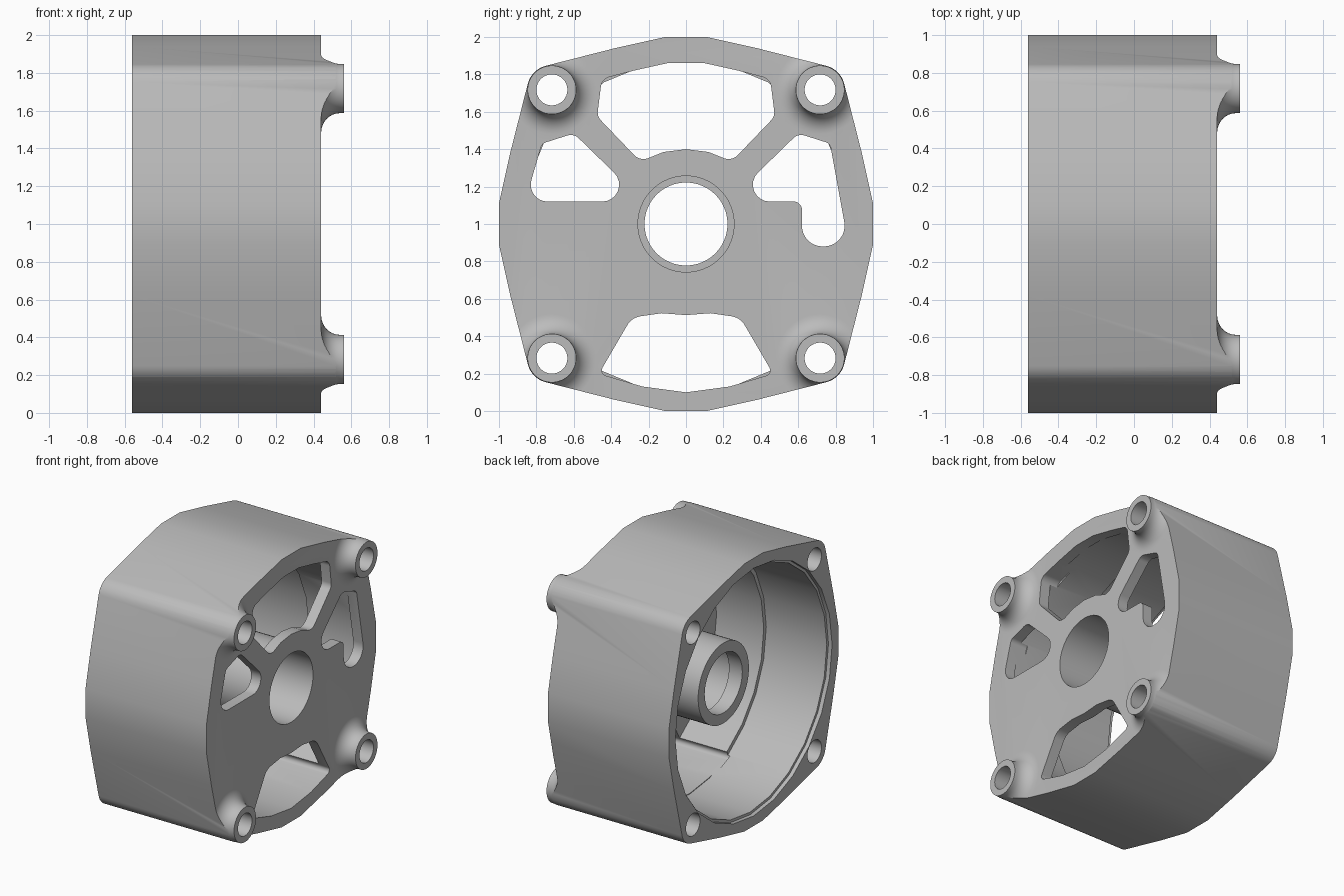
import bpy, bmesh, math
from mathutils import Vector

cube = bpy.data.objects.get("Cube")
if cube:
    bpy.data.objects.remove(cube)

grey = bpy.data.materials.new("cast_grey")
grey.use_nodes = True
colour = (0.5, 0.5, 0.5, 1)
grey.diffuse_color = colour
grey.node_tree.nodes["Principled BSDF"].inputs["Base Color"].default_value = colour

BACK, FACE, TIP, FLOOR, STEP = -0.56, 0.44, 0.56, 0.36, -0.03
BOSS = 0.717


def finish(name, bm):
    bmesh.ops.recalc_face_normals(bm, faces=bm.faces)
    mesh = bpy.data.meshes.new(name)
    bm.to_mesh(mesh)
    bm.free()
    mesh.materials.append(grey)
    obj = bpy.data.objects.new(name, mesh)
    bpy.context.collection.objects.link(obj)
    return obj


def prism(name, points, x0, x1):
    """Extrude a (y, height above the axis) outline along x."""
    bm = bmesh.new()
    face = bm.faces.new([bm.verts.new((x0, y, z + 1)) for y, z in points])
    ext = bmesh.ops.extrude_face_region(bm, geom=[face])["geom"]
    bmesh.ops.translate(bm, vec=(x1 - x0, 0, 0),
                        verts=[g for g in ext if isinstance(g, bmesh.types.BMVert)])
    return finish(name, bm)


def circle(r, n=48, y=0, z=0):
    return [(y + r * math.cos(math.tau * i / n), z + r * math.sin(math.tau * i / n))
            for i in range(n)]


def lathe(name, profile, y, z, n=48):
    """Turn an (x, radius) profile about an axis parallel to x."""
    bm = bmesh.new()
    rings = [[bm.verts.new((x, a, b + 1)) for a, b in circle(r, n, y, z)] for x, r in profile]
    for p, q in zip(rings, rings[1:]):
        for i in range(n):
            j = (i + 1) % n
            bm.faces.new((p[i], p[j], q[j], q[i]))
    bm.faces.new(rings[0])
    bm.faces.new(rings[-1])
    return finish(name, bm)


def rounded(corners, steps=8):
    """Round each (y, z, radius) corner; two-value corners stay sharp."""
    out = []
    for i, c in enumerate(corners):
        p = Vector(c[:2])
        if len(c) < 3:
            out.append(tuple(p))
            continue
        u = (Vector(corners[i - 1][:2]) - p).normalized()
        v = (Vector(corners[(i + 1) % len(corners)][:2]) - p).normalized()
        half = u.angle(v) / 2
        mid = p + (u + v).normalized() * (c[2] / math.sin(half))
        a = p + u * (c[2] / math.tan(half)) - mid
        b = p + v * (c[2] / math.tan(half)) - mid
        sweep = a.angle(b)
        for k in range(steps + 1):
            t = k / steps
            d = (a * math.sin((1 - t) * sweep) + b * math.sin(t * sweep)) / math.sin(sweep)
            out.append(tuple(mid + d))
    return out


def boolean(target, tool, operation="DIFFERENCE"):
    bpy.context.view_layer.objects.active = target
    mod = target.modifiers.new("cut", "BOOLEAN")
    mod.operation, mod.solver, mod.object = operation, "EXACT", tool
    bpy.ops.object.modifier_apply(modifier=mod.name)
    bpy.data.objects.remove(tool)


# outer shell: one quarter of the outline turned four times
quarter = [(1.0, 0.11), (0.94, 0.38)]
for k in range(9):
    a = math.radians(15 + 60 * k / 8)
    quarter.append((BOSS + 0.133 * math.cos(a), BOSS + 0.133 * math.sin(a)))
quarter += [(0.38, 0.94), (0.11, 1.0)]
outline = []
for turn in range(4):
    for y, z in quarter:
        for _ in range(turn):
            y, z = -z, y
        outline.append((y, z))
housing = prism("housing", outline, BACK, TIP)

# mounting bosses: trim the front down, leaving four flared posts
flare = [(0.40, 0.235)]
for k in range(9):
    a = math.pi / 2 * k / 8
    flare.append((0.54 - 0.1 * math.cos(a), 0.235 - 0.105 * math.sin(a)))
flare.append((0.7, 0.13))
corners = [(sy * BOSS, sz * BOSS) for sy in (1, -1) for sz in (1, -1)]
trim = prism("front_trim", [(-1.2, -1.2), (1.2, -1.2), (1.2, 1.2), (-1.2, 1.2)], FACE, 0.65)
for y, z in corners:
    boolean(trim, lathe("boss_flare", flare, y, z))
boolean(housing, trim)

# stepped cavity open at the back
boolean(housing, prism("inner_cavity", circle(0.875, 24), -0.3, FLOOR))
boolean(housing, prism("outer_cavity", circle(0.905, 24), -0.7, STEP))
boolean(housing, prism("rim_recess", circle(0.925, 24), -0.7, BACK + 0.03))

# bearing hub standing on the cavity floor
boolean(housing, prism("hub", circle(0.30), -0.31, 0.40), "UNION")

# windows in the front plate
top_half = [(0, 0.4), (0.12, 0.385), (0.245, 0.335, 0.07), (0.475, 0.575, 0.06),
            (0.45, 0.775, 0.06), (0.28, 0.82), (0.09, 0.862)]
bottom_half = [(0, -0.487), (0.13, -0.477), (0.29, -0.5, 0.1), (0.465, -0.80, 0.03),
               (0.233, -0.869)]


def mirrored(half):
    return half + [(-c[0],) + tuple(c[1:]) for c in reversed(half[1:])]


bottom = mirrored(bottom_half)
bottom.insert(len(bottom_half), (0, -0.9))
shared = [(0.226, 0.12, 0.09), (0.60, 0.484, 0.06), (0.77, 0.43, 0.04)]
right = shared + [(0.87, -0.12, 0.11), (0.62, -0.12, 0.11), (0.62, 0.12, 0.045)]
left = [(-y, z, r) for y, z, r in shared + [(0.86, 0.12, 0.09)]]
for name, shape, start in (("top_window", mirrored(top_half), 0.3),
                           ("bottom_window", bottom, STEP - 0.02),
                           ("right_window", right, 0.3),
                           ("left_window", left, 0.3)):
    boolean(housing, prism(name, rounded(shape), start, 0.5))

# bearing bore with a retaining lip, then the four bolt holes
boolean(housing, prism("bearing_seat", circle(0.257), -0.2, 0.7))
boolean(housing, prism("shaft_bore", circle(0.222), -0.7, 0.1))
for y, z in corners:
    boolean(housing, prism("bolt_hole", circle(0.083, 32, y, z), -0.8, 0.8))

# smooth curved walls, crisp edges
bpy.ops.object.select_all(action="DESELECT")
housing.select_set(True)
bpy.context.view_layer.objects.active = housing
bpy.ops.object.shade_smooth_by_angle(angle=math.radians(30))
